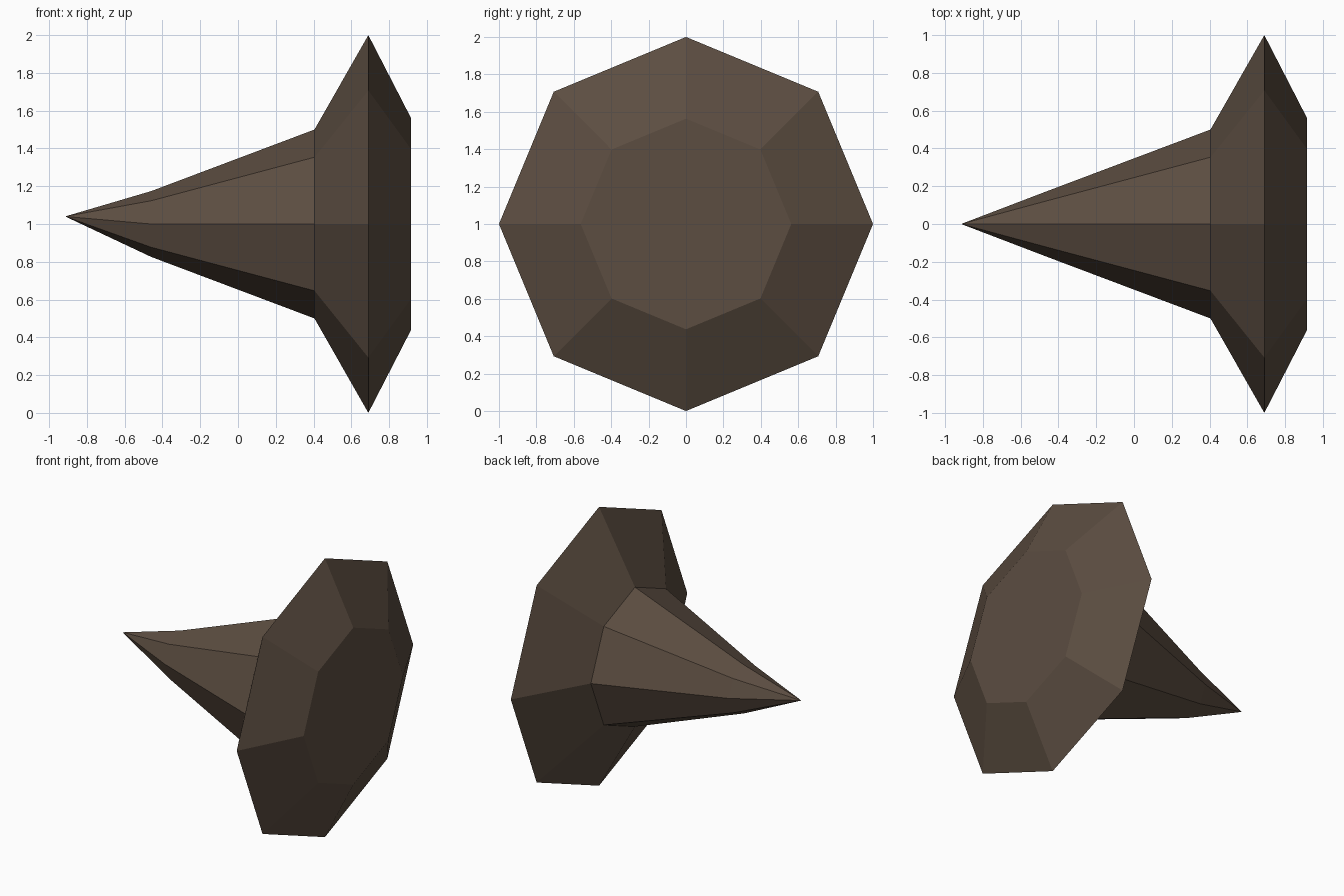
import bpy, bmesh, math

if "Cube" in bpy.data.objects:
    bpy.data.objects.remove(bpy.data.objects["Cube"])

SIDES = 8
# (x, radius, centre z) of each octagonal ring, from the spike to the flat end
RINGS = [(-0.46, 0.174, 1.0), (0.405, 0.5, 1.0), (0.69, 1.0, 1.0), (0.915, 0.563, 1.0)]
TIP = (-0.915, 0.0, 1.04)

mat = bpy.data.materials.new("dark brown")
mat.diffuse_color = (0.107, 0.075, 0.053, 1)
mat.use_nodes = True
mat.node_tree.nodes["Principled BSDF"].inputs["Base Color"].default_value = mat.diffuse_color

bm = bmesh.new()


def ring(x, r, cz):
    return [bm.verts.new((x, r * math.cos(a), cz + r * math.sin(a)))
            for a in (math.tau * i / SIDES for i in range(SIDES))]


rings = [ring(*p) for p in RINGS]

# slightly bent spike tip
tip = bm.verts.new(TIP)
for i in range(SIDES):
    bm.faces.new((tip, rings[0][i], rings[0][(i + 1) % SIDES]))

# shaft, flared head and bevel
for a, b in zip(rings, rings[1:]):
    for i in range(SIDES):
        j = (i + 1) % SIDES
        bm.faces.new((a[i], b[i], b[j], a[j]))

# flat end
bm.faces.new(rings[-1])
bmesh.ops.recalc_face_normals(bm, faces=bm.faces[:])

mesh = bpy.data.meshes.new("spiked_stud")
bm.to_mesh(mesh)
bm.free()
mesh.materials.append(mat)
bpy.context.collection.objects.link(bpy.data.objects.new("spiked_stud", mesh))
